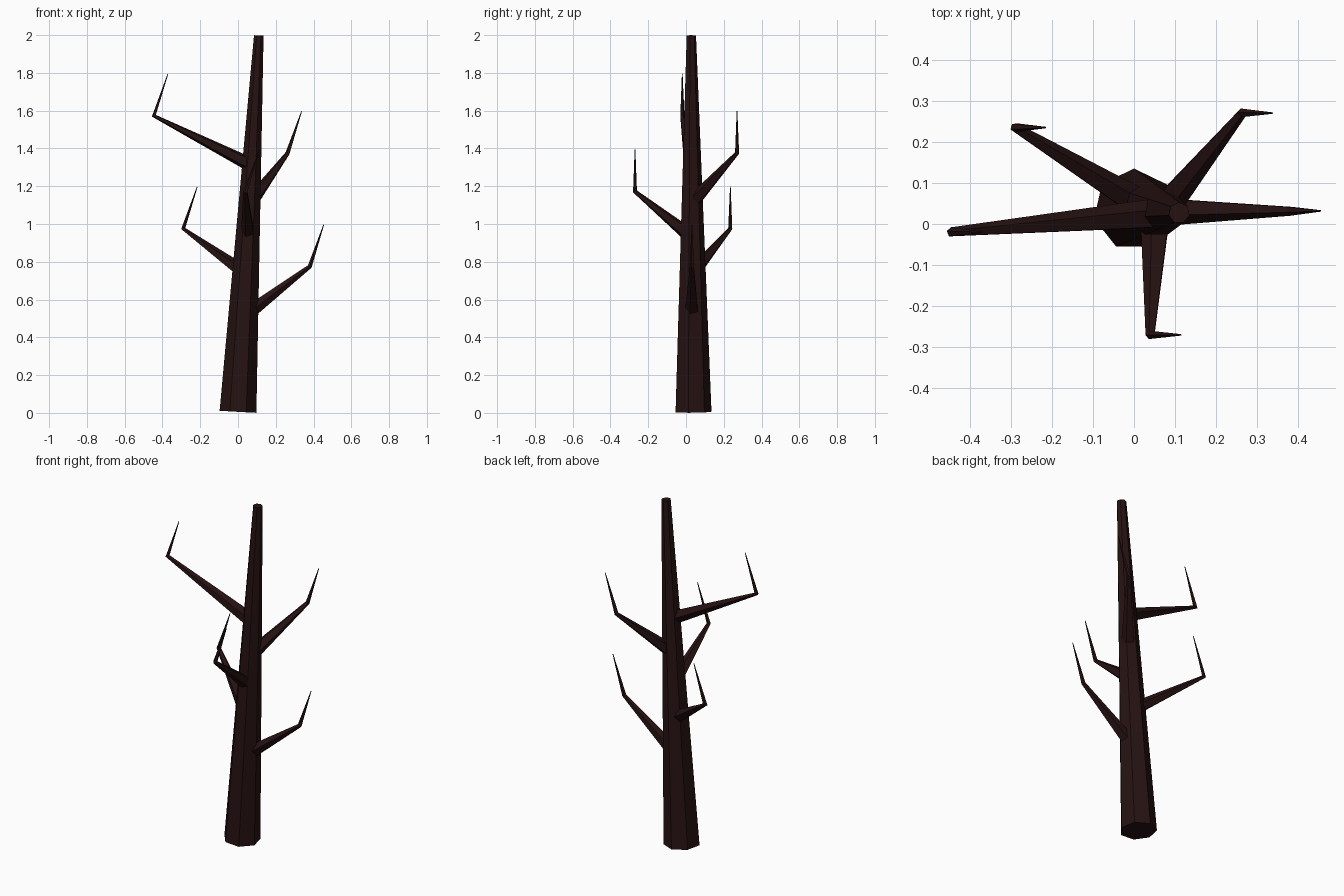
import bpy, bmesh, math
from mathutils import Vector

if "Cube" in bpy.data.objects:
    bpy.data.objects.remove(bpy.data.objects["Cube"])

bark = bpy.data.materials.new("dark bark")
bark.diffuse_color = (0.02, 0.006, 0.006, 1)
bark.use_nodes = True
bark.node_tree.nodes["Principled BSDF"].inputs["Base Color"].default_value = bark.diffuse_color


def tube(name, points, radii, sides, ref):
    """Flat-faced tapering tube; ring planes follow the path direction."""
    pts = [Vector(p) for p in points]
    bm = bmesh.new()
    rings = []
    for i, p in enumerate(pts):
        t = Vector()
        if i > 0:
            t += (p - pts[i - 1]).normalized()
        if i < len(pts) - 1:
            t += (pts[i + 1] - p).normalized()
        t.normalize()
        u = (ref - t * ref.dot(t)).normalized()
        v = t.cross(u)
        rings.append([bm.verts.new(p + radii[i] * (u * math.cos(a) + v * math.sin(a)))
                      for a in (2 * math.pi * k / sides for k in range(sides))])
    for a, b in zip(rings, rings[1:]):
        for k in range(sides):
            n = (k + 1) % sides
            bm.faces.new((a[k], a[n], b[n], b[k]))
    bm.faces.new(rings[0][::-1])
    bm.faces.new(rings[-1])
    bmesh.ops.recalc_face_normals(bm, faces=bm.faces)
    me = bpy.data.meshes.new(name)
    bm.to_mesh(me)
    bm.free()
    me.materials.append(bark)
    ob = bpy.data.objects.new(name, me)
    bpy.context.collection.objects.link(ob)


# Leaning heptagonal trunk
tube("trunk", [(0, 0.035, 0.006), (0.11, 0.027, 1.998)], [0.1, 0.026], 7, Vector((0, 1, 0)))

# Branches: start inside the trunk, elbow; every twig rises the same way
branches = [
    ((0.03, 0.032, 0.51), (0.38, 0.032, 0.775)),
    ((0.04, 0.032, 0.735), (-0.29, 0.235, 0.975)),
    ((0.055, 0.03, 0.93), (0.04, -0.27, 1.172)),
    ((0.065, 0.03, 1.11), (0.263, 0.27, 1.375)),
    ((0.075, 0.025, 1.31), (-0.445, -0.02, 1.573)),
]
for i, (start, elbow) in enumerate(branches):
    side = (Vector(elbow) - Vector(start)).cross(Vector((0, 0, 1))).normalized()
    tip = Vector(elbow) + Vector((0.074, 0, 0.222))
    tube(f"branch_{i + 1}", [start, elbow, tip], [0.04, 0.012, 0.002], 5, side)
